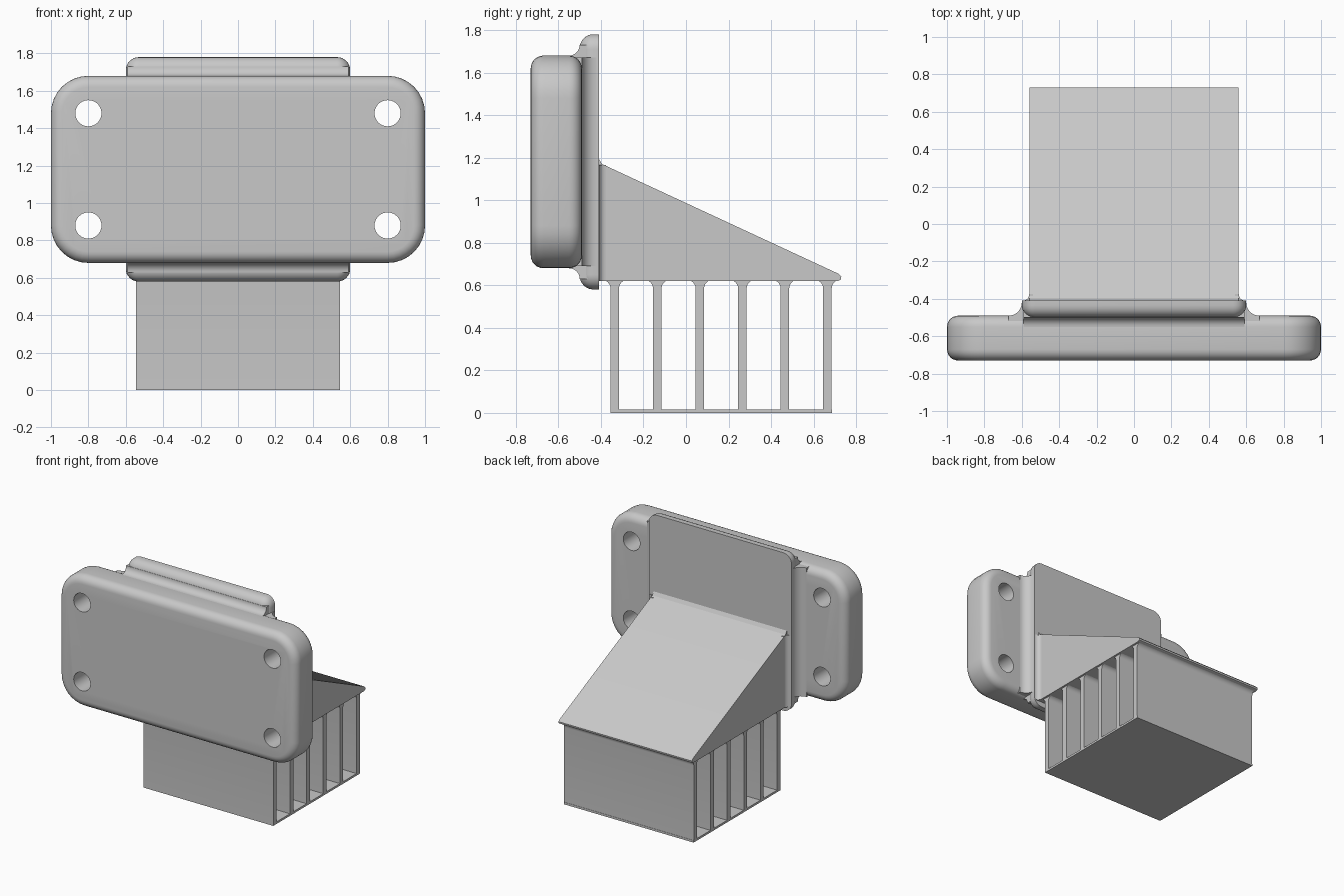
import bpy
import bmesh
from math import cos, sin, pi, radians
from mathutils import Vector

cube = bpy.data.objects.get("Cube")
if cube:
    bpy.data.objects.remove(cube, do_unlink=True)

grey = bpy.data.materials.new("light grey")
grey.use_nodes = True
colour = (0.58, 0.58, 0.58, 1)
grey.diffuse_color = colour
grey.node_tree.nodes["Principled BSDF"].inputs["Base Color"].default_value = colour


def arc(cx, cy, r, start, end, steps=8):
    """Points on an arc, angles in degrees."""
    angles = [radians(start + (end - start) * i / steps) for i in range(steps + 1)]
    return [(cx + r * cos(a), cy + r * sin(a)) for a in angles]


def rounded_rect(hx, z0, z1, r):
    pts = []
    for cx, cz, a in ((hx - r, z1 - r, 0), (r - hx, z1 - r, 90),
                      (r - hx, z0 + r, 180), (hx - r, z0 + r, 270)):
        pts += arc(cx, cz, r, a, a + 90)
    return pts


def prism(name, profile, axis, lo, hi, rims=(), radius=0.0):
    """Extrude a profile along an axis; round the rims at the given ends."""
    def place(p, t):
        return {"x": (t, *p), "y": (p[0], t, p[1]), "z": (*p, t)}[axis]

    bm = bmesh.new()
    face = bm.faces.new([bm.verts.new(place(p, lo)) for p in profile])
    out = bmesh.ops.extrude_face_region(bm, geom=[face])
    shift = Vector(place((0, 0), hi - lo))
    bmesh.ops.translate(bm, vec=shift, verts=[v for v in out["geom"]
                                            if isinstance(v, bmesh.types.BMVert)])
    k = "xyz".index(axis)
    edges = [e for e in bm.edges for t in rims
             if all(abs(v.co[k] - t) < 1e-4 for v in e.verts)]
    if edges:
        bmesh.ops.bevel(bm, geom=edges, offset=radius, segments=6,
                        profile=0.5, affect="EDGES")
    bmesh.ops.recalc_face_normals(bm, faces=bm.faces)
    mesh = bpy.data.meshes.new(name)
    bm.to_mesh(mesh)
    bm.free()
    mesh.materials.append(grey)
    ob = bpy.data.objects.new(name, mesh)
    bpy.context.scene.collection.objects.link(ob)
    return ob


def smooth(ob):
    bpy.ops.object.select_all(action="DESELECT")
    ob.select_set(True)
    bpy.context.view_layer.objects.active = ob
    bpy.ops.object.shade_smooth_by_angle(angle=radians(30))


parts = []

# Mounting plate with four screw holes
plate = prism("mounting_plate", rounded_rect(1, 0.68, 1.68, 0.2), "y",
              -0.73, -0.49, rims=(-0.73, -0.49), radius=0.06)
cutters = []
for x in (-0.8, 0.8):
    for z in (0.88, 1.48):
        c = prism("hole_cutter", arc(x, z, 0.07, 0, 350, 35), "y", -0.9, -0.3)
        c.hide_render = True
        mod = plate.modifiers.new("hole", "BOOLEAN")
        mod.operation = "DIFFERENCE"
        mod.solver = "EXACT"
        mod.object = c
        cutters.append(c)
bpy.context.view_layer.update()
drilled = bpy.data.meshes.new_from_object(
    plate.evaluated_get(bpy.context.evaluated_depsgraph_get()))
plate.modifiers.clear()
plate.data = drilled
for c in cutters:
    bpy.data.objects.remove(c, do_unlink=True)
parts.append(plate)

# Raised pad behind the plate
parts.append(prism("back_pad", rounded_rect(0.6, 0.58, 1.78, 0.07), "y",
                   -0.5, -0.41, rims=(-0.5,), radius=0.065))

# Concave fillets blending pad and plate
for s, side in ((1, "left"), (-1, "right")):
    cove = arc(0.67, -0.42, 0.07, 180, 270) + [(0.67, -0.54), (0.5, -0.54), (0.5, -0.42)]
    parts.append(prism(side + "_pad_fillet", [(s * x, y) for x, y in cove],
                       "z", 0.69, 1.67))
for s, side in ((1, "upper"), (-1, "lower")):
    cove = arc(-0.55, 0.55, 0.05, -90, 0) + [(-0.45, 0.55), (-0.45, 0.4), (-0.55, 0.4)]
    parts.append(prism(side + "_pad_fillet", [(y, 1.18 + s * z) for y, z in cove],
                       "x", -0.59, 0.59))

# Sloped wedge with a rounded lip
wedge = [(-0.43, 0.62), (-0.43, 1.2), (-0.41, 1.195), (-0.395, 1.17), (0.715, 0.655),
         (0.73, 0.64), (0.728, 0.627), (0.715, 0.62)]
parts.append(prism("sloped_wedge", wedge, "x", -0.56, 0.56))
for s, side in ((1, "left"), (-1, "right")):
    cove = arc(0.595, -0.375, 0.035, 180, 270) + [(0.54, -0.41), (0.54, -0.375)]
    parts.append(prism(side + "_wedge_fillet", [(s * x, y) for x, y in cove],
                       "z", 0.62, 1.165))

# Row of thin fins, flared where they meet the wedge
flare = arc(0.06, 0.585, 0.04, 180, 90, 6)
half = [(0.02, 0.005)] + flare
for i in range(6):
    y = -0.335 + 0.2 * i
    outline = [(y + d, z) for d, z in half] + [(y - d, z) for d, z in reversed(half)]
    parts.append(prism(f"fin_{i + 1}", outline, "x", -0.545, 0.545))

# Thin base sheet under the fins
base = [(-0.355, 0), (0.687, 0), (0.687, 0.016), (-0.355, 0.016)]
parts.append(prism("base_sheet", base, "x", -0.545, 0.545))

for ob in parts:
    smooth(ob)
